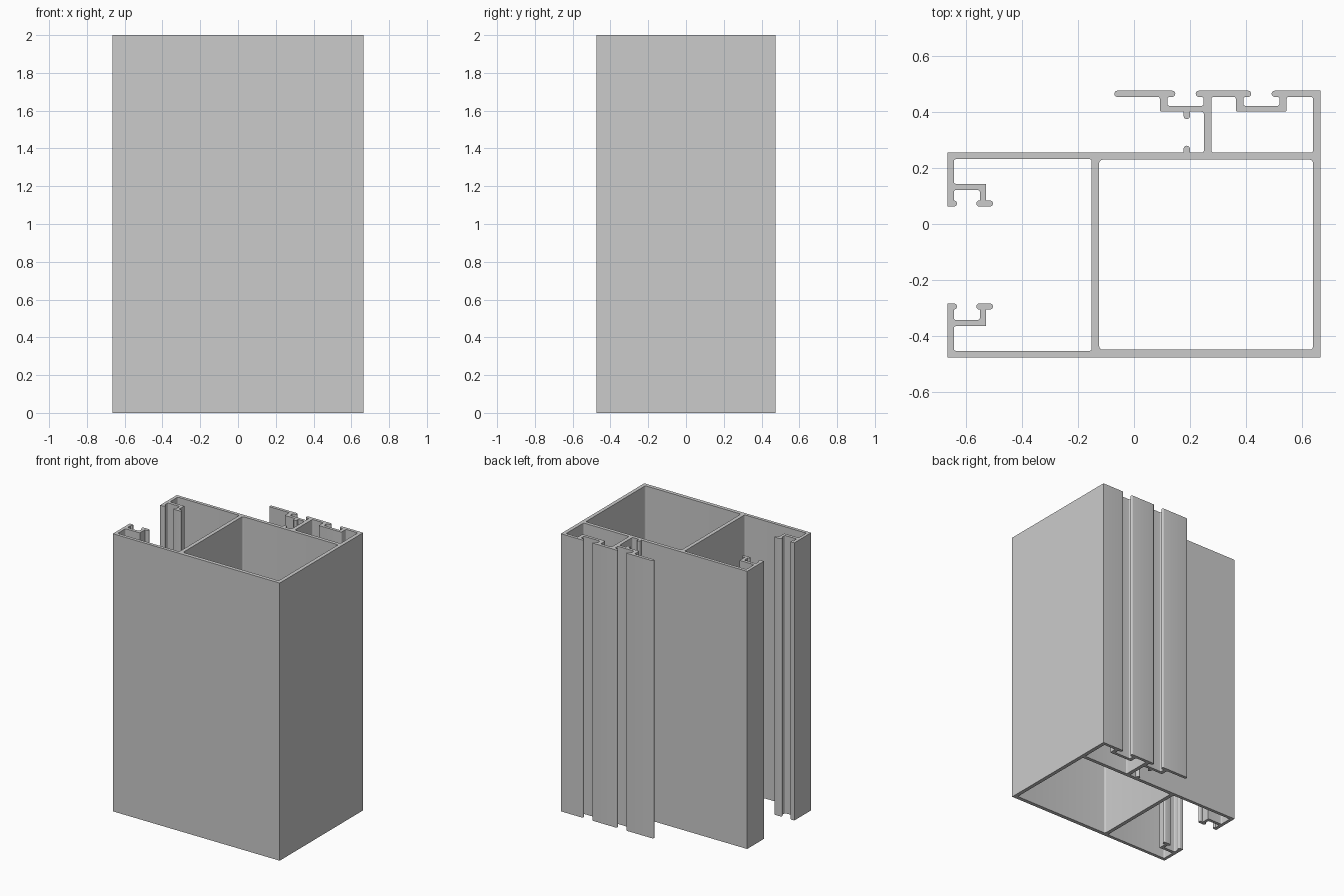
import bpy, bmesh, math
from mathutils import Vector

cube = bpy.data.objects.get("Cube")
if cube:
    bpy.data.objects.remove(cube, do_unlink=True)

HEIGHT = 2.0
SOFT = 0.008      # small inner fillet
TIP = 0.0108      # full round on lip ends
right, left = 0.665, -0.665
back, front = 0.475, -0.475
shelf = 0.254     # back face of the main box
lip = back - 0.022          # underside of the back plates
floor_in, floor_out = 0.421, 0.400   # slot floor
web_l, web_r = 0.249, 0.276
MID = shelf + front         # mirror sum for the two hooks


def at(radius, *points):
    """Corners sharing one fillet radius."""
    return [(x, y, radius) for x, y in points]


def fillet(corners, steps=5):
    """Replace each corner that has a radius with an arc."""
    out = []
    for i, (x, y, r) in enumerate(corners):
        p = Vector((x, y))
        if r == 0:
            out.append(p)
            continue
        a = (Vector(corners[i - 1][:2]) - p).normalized()
        b = (Vector(corners[(i + 1) % len(corners)][:2]) - p).normalized()
        half = a.angle(b) / 2
        centre = p + (a + b).normalized() * (r / math.sin(half))
        start = p + a * (r / math.tan(half)) - centre
        end = p + b * (r / math.tan(half)) - centre
        for k in range(steps + 1):
            out.append(centre + start.lerp(end, k / steps).normalized() * r)
    return out


def slot(cx):
    """T-slot opening to the back, listed from right to left."""
    mouth, inner = 0.0365, 0.0645
    return (at(TIP, (cx + mouth, back), (cx + mouth, lip))
            + at(SOFT, (cx + inner, lip), (cx + inner, floor_in),
                 (cx - inner, floor_in), (cx - inner, lip))
            + at(TIP, (cx - mouth, lip), (cx - mouth, back)))


def nub(y, tip_y, start, end):
    """Small rounded rib standing on a wall."""
    return at(0, (start, y)) + at(TIP, (start, tip_y), (end, tip_y)) + at(0, (end, y))


def hook():
    """Left wall end with its inward lipped channel."""
    end, foot = 0.062, 0.084
    wall, leg_l, leg_r = -0.642, -0.549, -0.528
    return (at(0, (left, shelf), (left, end))
            + at(TIP, (-0.631, end), (-0.631, foot))
            + at(0, (wall, foot))
            + at(SOFT, (wall, 0.121), (leg_l, 0.121))
            + at(0, (leg_l, foot))
            + at(TIP, (-0.562, foot), (-0.562, end), (-0.503, end), (-0.503, foot))
            + at(0, (leg_r, foot), (leg_r, 0.143))
            + at(SOFT, (wall, 0.143), (wall, 0.231), (-0.151, 0.231)))


# Outer outline, counter-clockwise from the front right corner
upper_hook = hook()
lower_hook = [(x, MID - y, r) for x, y, r in reversed(upper_hook)]
rib_l, rib_r = 0.177, 0.199
outline = at(0, (right, front), (right, back)) + slot(0.454) + slot(0.1835)
outline += at(TIP, (-0.070, back), (-0.070, lip))
outline += at(SOFT, (0.092, lip), (0.092, floor_out))
outline += nub(floor_out, 0.374, rib_l, rib_r)
outline += at(SOFT, (web_l, floor_out), (web_l, shelf))
outline += nub(shelf, 0.279, rib_r, rib_l)
outline += upper_hook + lower_hook

# Closed chambers
wall_in = 0.638
main_chamber = at(0.012, (-0.124, -0.448), (wall_in, -0.448), (wall_in, 0.229), (-0.124, 0.229))
back_chamber = at(SOFT, (web_r, shelf), (wall_in, shelf), (wall_in, lip), (0.544, lip),
                  (0.544, floor_out), (0.363, floor_out), (0.363, lip), (web_r, lip))

# Extrude the section along its length
section = bpy.data.curves.new("section", "CURVE")
section.dimensions = "2D"
section.fill_mode = "BOTH"
section.extrude = HEIGHT / 2
for loop in (outline, main_chamber, back_chamber):
    points = fillet(loop)
    spline = section.splines.new("POLY")
    spline.points.add(len(points) - 1)
    for target, p in zip(spline.points, points):
        target.co = (p.x, p.y, 0, 1)
    spline.use_cyclic_u = True
helper = bpy.data.objects.new("section", section)
bpy.context.collection.objects.link(helper)
bpy.context.view_layer.update()

bm = bmesh.new()
evaluated = helper.evaluated_get(bpy.context.evaluated_depsgraph_get())
bm.from_mesh(evaluated.to_mesh())
evaluated.to_mesh_clear()
bpy.data.objects.remove(helper, do_unlink=True)
bmesh.ops.remove_doubles(bm, verts=bm.verts, dist=0.0002)
bmesh.ops.translate(bm, verts=bm.verts, vec=(0, 0, HEIGHT / 2))
bmesh.ops.recalc_face_normals(bm, faces=bm.faces)
mesh = bpy.data.meshes.new("frame_profile")
bm.to_mesh(mesh)
bm.free()
profile = bpy.data.objects.new("frame_profile", mesh)
bpy.context.collection.objects.link(profile)

# Plain grey metal
grey = bpy.data.materials.new("aluminium_grey")
grey.use_nodes = True
colour = (0.6, 0.6, 0.6, 1)
grey.diffuse_color = colour
grey.node_tree.nodes["Principled BSDF"].inputs["Base Color"].default_value = colour
mesh.materials.append(grey)

bpy.ops.object.select_all(action="DESELECT")
profile.select_set(True)
bpy.context.view_layer.objects.active = profile
bpy.ops.object.shade_smooth_by_angle(angle=math.radians(35))
